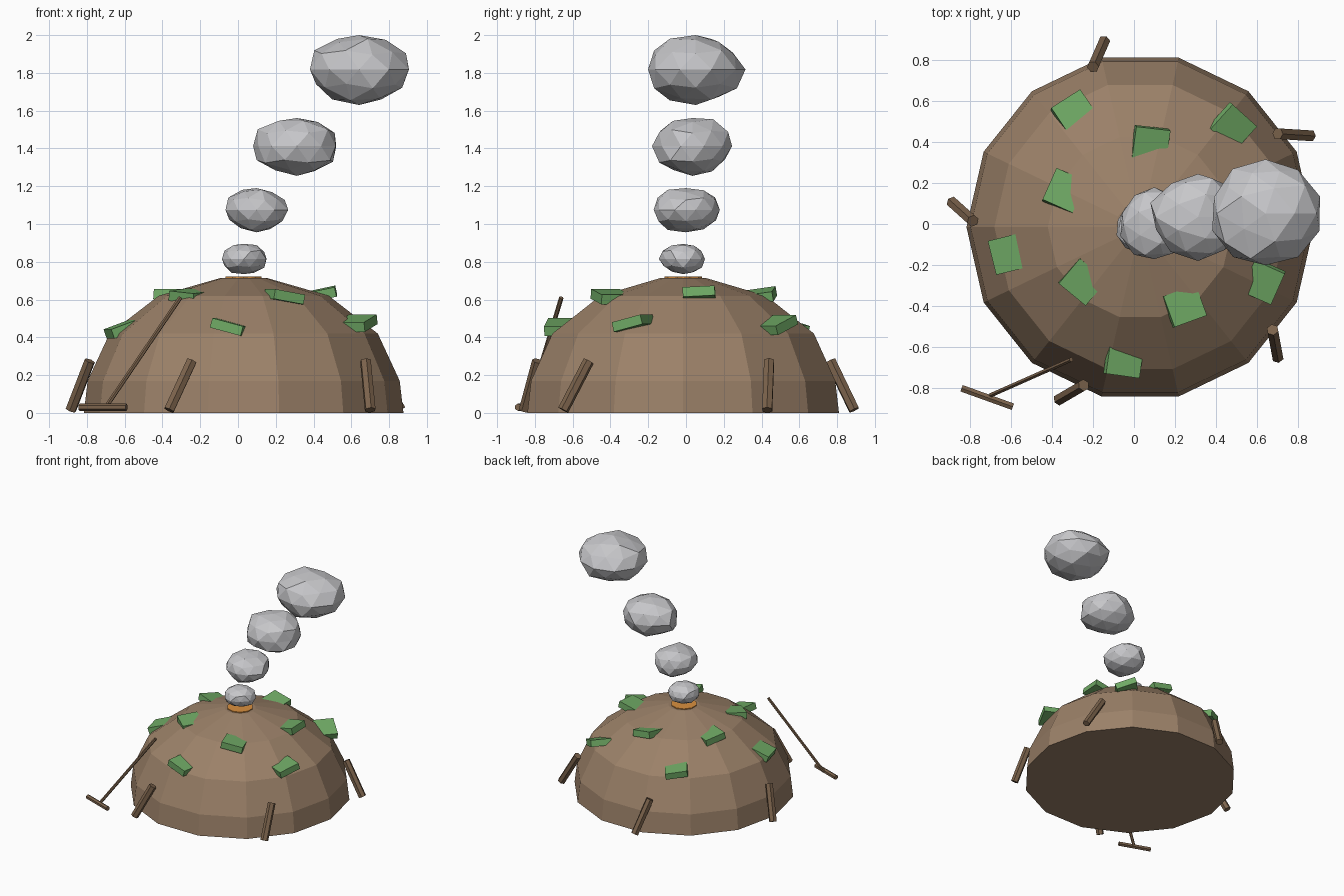
import bpy, bmesh, math, random
from mathutils import Vector, Matrix

random.seed(4)
if "Cube" in bpy.data.objects:
    bpy.data.objects.remove(bpy.data.objects["Cube"])


def material(name, rgb):
    mat = bpy.data.materials.new(name)
    mat.use_nodes = True
    colour = (*rgb, 1.0)
    mat.diffuse_color = colour
    shader = mat.node_tree.nodes["Principled BSDF"]
    shader.inputs["Base Color"].default_value = colour
    shader.inputs["Roughness"].default_value = 0.9
    return mat


EARTH = material("earth brown", (0.33, 0.22, 0.14))
WOOD = material("wood brown", (0.2, 0.125, 0.072))
GRASS = material("grass green", (0.16, 0.4, 0.13))
SMOKE = material("smoke grey", (0.57, 0.57, 0.59))
EMBER = material("ember orange", (0.7, 0.28, 0.05))


def add_object(name, bm, mat):
    bmesh.ops.recalc_face_normals(bm, faces=bm.faces[:])
    mesh = bpy.data.meshes.new(name)
    bm.to_mesh(mesh)
    bm.free()
    mesh.materials.append(mat)
    obj = bpy.data.objects.new(name, mesh)
    bpy.context.collection.objects.link(obj)
    return obj


def rod(name, start, end, radius, mat=WOOD, sides=6):
    """A straight faceted rod between two points."""
    start, end = Vector(start), Vector(end)
    axis = end - start
    turn = axis.to_track_quat('Z', 'Y').to_matrix().to_4x4()
    bm = bmesh.new()
    bmesh.ops.create_cone(bm, cap_ends=True, segments=sides, radius1=radius,
                          radius2=radius, depth=axis.length,
                          matrix=Matrix.Translation((start + end) / 2) @ turn)
    return add_object(name, bm, mat)


# Earth mound: a turned profile with flat caps
MOUND_X, MOUND_Y, SIDES = 0.03, -0.015, 14
profile = [(0.846, 0), (0.826, 0.17), (0.71, 0.42), (0.45, 0.62), (0.12, 0.715)]
bm = bmesh.new()
rings = []
for radius, z in profile:
    angles = [math.tau * i / SIDES for i in range(SIDES)]
    rings.append([bm.verts.new((MOUND_X + radius * math.cos(a),
                                MOUND_Y + radius * math.sin(a), z)) for a in angles])
for low, high in zip(rings, rings[1:]):
    for i in range(SIDES):
        j = (i + 1) % SIDES
        bm.faces.new((low[i], low[j], high[j], high[i]))
bm.faces.new(rings[0])
bm.faces.new(rings[-1])
add_object("earth_mound", bm, EARTH)

# Glowing vent on the mound's top
rod("ember_vent", (MOUND_X, MOUND_Y, 0.69), (MOUND_X, MOUND_Y, 0.722), 0.1, EMBER, 10)

# Smoke puffs: jittered faceted balls fitted to their size (centre, half size)
puffs = [((0.033, -0.022, 0.815), (0.118, 0.122, 0.08)),
         ((0.1, 0.004, 1.073), (0.166, 0.175, 0.117)),
         ((0.3, 0.032, 1.408), (0.22, 0.212, 0.153)),
         ((0.643, 0.057, 1.815), (0.262, 0.258, 0.185))]
for n, (centre, half) in enumerate(puffs):
    bm = bmesh.new()
    bmesh.ops.create_icosphere(bm, subdivisions=2, radius=1)
    for v in bm.verts:
        v.co *= random.uniform(0.92, 1.05)
    for axis in range(3):
        low = min(v.co[axis] for v in bm.verts)
        high = max(v.co[axis] for v in bm.verts)
        for v in bm.verts:
            t = (v.co[axis] - low) / (high - low)
            v.co[axis] = centre[axis] + half[axis] * (2 * t - 1)
    add_object(f"smoke_puff_{n + 1}", bm, SMOKE)

# Leaning stakes: top and foot in plan
stakes = [((-0.2, 0.765), (-0.145, 0.89)),
          ((0.7, 0.44), (0.86, 0.43)),
          ((0.675, -0.515), (0.7, -0.65)),
          ((-0.245, -0.785), (-0.365, -0.855)),
          ((-0.785, 0.015), (-0.885, 0.105))]
for n, (top, foot) in enumerate(stakes):
    rod(f"stake_{n + 1}", (*foot, 0.015), (*top, 0.275), 0.03)

# Rake leaning on the mound
rod("rake_handle", (-0.7, -0.835, 0.03), (-0.305, -0.66, 0.61), 0.012)
rod("rake_head", (-0.84, -0.8, 0.03), (-0.59, -0.89, 0.03), 0.019)

# Turf clods half sunk in the mound: position, yaw, sideways slope, inward pitch
clods = [((-0.05, -0.66, 0.455), -8, -15, 0),
         ((0.63, -0.28, 0.475), 66, 14, 0),
         ((0.48, 0.475, 0.465), 138, 20, 0),
         ((-0.29, 0.54, 0.46), 214, 10, 8),
         ((-0.61, -0.145, 0.445), 284, 0, 20),
         ((0.44, 0.07, 0.628), 88, 3, -12),
         ((0.08, 0.39, 0.62), 172, 10, -8),
         ((-0.34, 0.16, 0.615), 246, 10, 0),
         ((-0.25, -0.28, 0.62), 320, -5, 5),
         ((0.245, -0.4, 0.615), 20, -10, 0)]
for n, (place, yaw, slope, pitch) in enumerate(clods):
    matrix = (Matrix.Translation(place)
              @ Matrix.Rotation(math.radians(yaw), 4, 'Z')
              @ Matrix.Rotation(math.radians(pitch), 4, 'X')
              @ Matrix.Rotation(math.radians(-slope), 4, 'Y')
              @ Matrix.Diagonal((0.17, 0.16, 0.052, 1)))
    bm = bmesh.new()
    bmesh.ops.create_cube(bm, size=1, matrix=matrix)
    add_object(f"turf_clod_{n + 1}", bm, GRASS)
